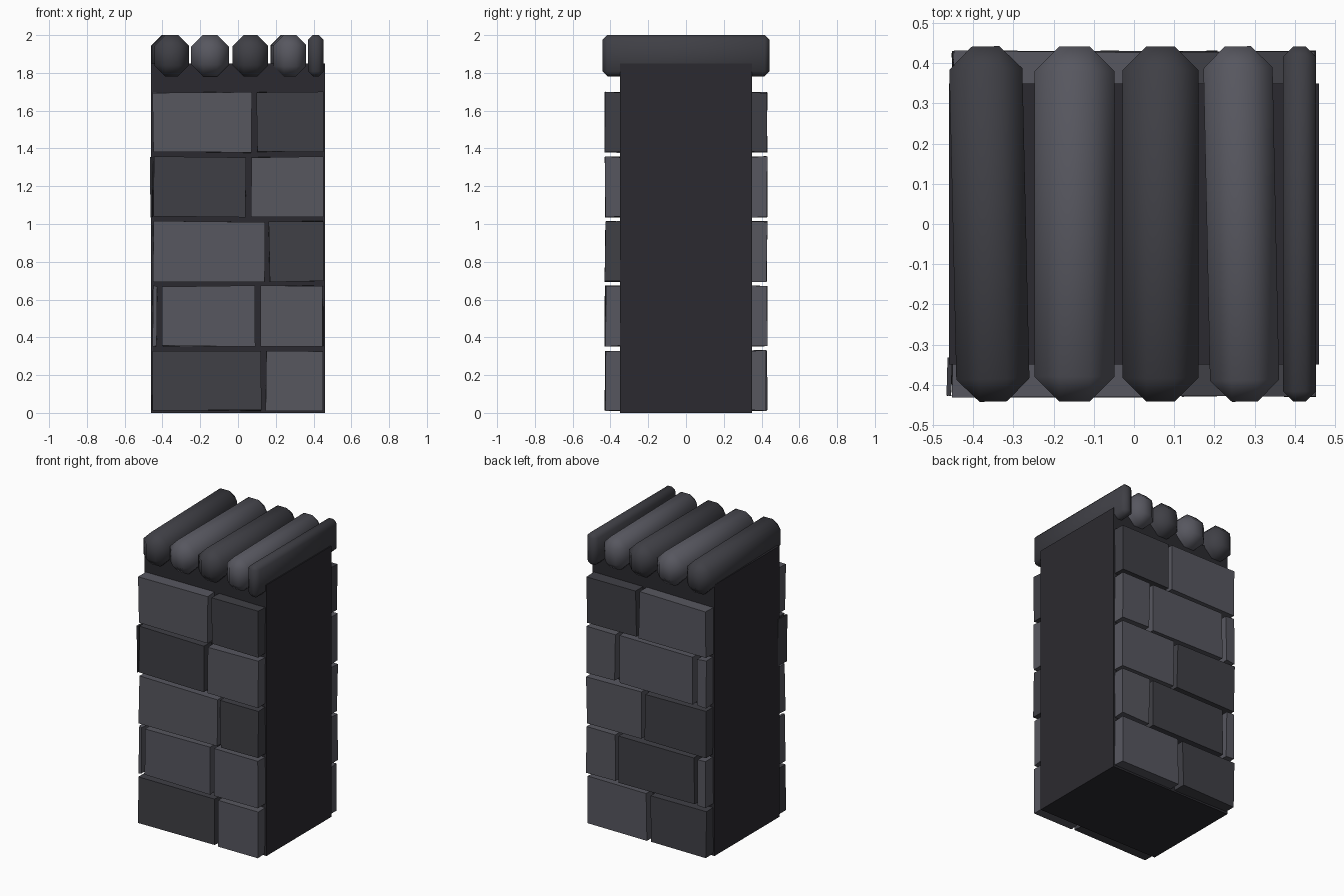
import bpy, bmesh, math, random
from mathutils import Matrix

if "Cube" in bpy.data.objects:
    bpy.data.objects.remove(bpy.data.objects["Cube"])

random.seed(4)

def mat(name, c):
    m = bpy.data.materials.new(name)
    m.diffuse_color = (*c, 1)
    m.use_nodes = True
    m.node_tree.nodes["Principled BSDF"].inputs["Base Color"].default_value = m.diffuse_color
    return m

MORTAR = mat("mortar", (0.024, 0.023, 0.029))
DARK = mat("dark_stone", (0.05, 0.05, 0.06))
LIGHT = mat("light_stone", (0.095, 0.095, 0.115))

def box(name, lo, hi, material, jitter=0.0, bevel=0.0, yaw=0.0):
    size = [b - a for a, b in zip(lo, hi)]
    mid = [(a + b) / 2 for a, b in zip(lo, hi)]
    bm = bmesh.new()
    bmesh.ops.create_cube(bm, size=1, matrix=Matrix.Diagonal((*size, 1)))
    if bevel:
        bmesh.ops.bevel(bm, geom=bm.edges[:], offset=bevel, segments=1,
                        affect='EDGES', profile=0.5)
    for v in bm.verts:
        for i in range(3):
            v.co[i] += random.uniform(-jitter, jitter)
    bmesh.ops.recalc_face_normals(bm, faces=bm.faces[:])
    me = bpy.data.meshes.new(name)
    bm.to_mesh(me)
    bm.free()
    me.materials.append(material)
    ob = bpy.data.objects.new(name, me)
    ob.location = mid
    ob.rotation_euler.z = math.radians(yaw)
    bpy.context.collection.objects.link(ob)
    if bevel:
        me.shade_smooth()
    return ob

# Wall core
box("wall_core", (-0.46, -0.35, 0), (0.46, 0.35, 1.85), MORTAR)

# Brick courses from the bottom up: (x start, x end, is dark)
front = [
    [(-0.455, 0.12, 1), (0.15, 0.45, 0)],
    [(-0.45, -0.43, 0), (-0.40, 0.09, 0), (0.12, 0.45, 0)],
    [(-0.45, 0.14, 0), (0.165, 0.45, 1)],
    [(-0.463, -0.452, 1), (-0.445, 0.04, 1), (0.07, 0.45, 0)],
    [(-0.45, 0.07, 0), (0.10, 0.45, 1)],
]
back = [
    [(-0.45, -0.035, 1), (0.0, 0.45, 0)],
    [(-0.45, -0.39, 0), (-0.36, 0.205, 1), (0.235, 0.45, 0)],
    [(-0.45, 0.01, 1), (0.04, 0.45, 0)],
    [(-0.45, -0.385, 0), (-0.35, 0.205, 0), (0.235, 0.45, 0)],
    [(-0.45, 0.055, 0), (0.08, 0.45, 1)],
]
for side, courses in (("front", front), ("back", back)):
    for row, course in enumerate(courses):
        z = 0.012 + row * 0.342
        for x0, x1, dark in course:
            y0, y1 = (-0.428, -0.335) if side == "front" else (0.335, 0.428)
            box(f"{side}_brick", (x0, y0, z), (x1, y1, z + 0.317),
                DARK if dark else LIGHT, jitter=0.004)

# Rounded coping stones across the top: (centre x, width, yaw, is dark)
for x, w, yaw, dark in [(-0.36, 0.182, 1.3, 1), (-0.148, 0.2, 0, 0),
                        (0.066, 0.188, 0, 1), (0.267, 0.172, 1.2, 0),
                        (0.412, 0.083, 0, 1)]:
    box("coping_stone", (x - w / 2, -0.442, 1.782), (x + w / 2, 0.442, 2.0),
        DARK if dark else LIGHT, bevel=w * 0.31, yaw=yaw)
